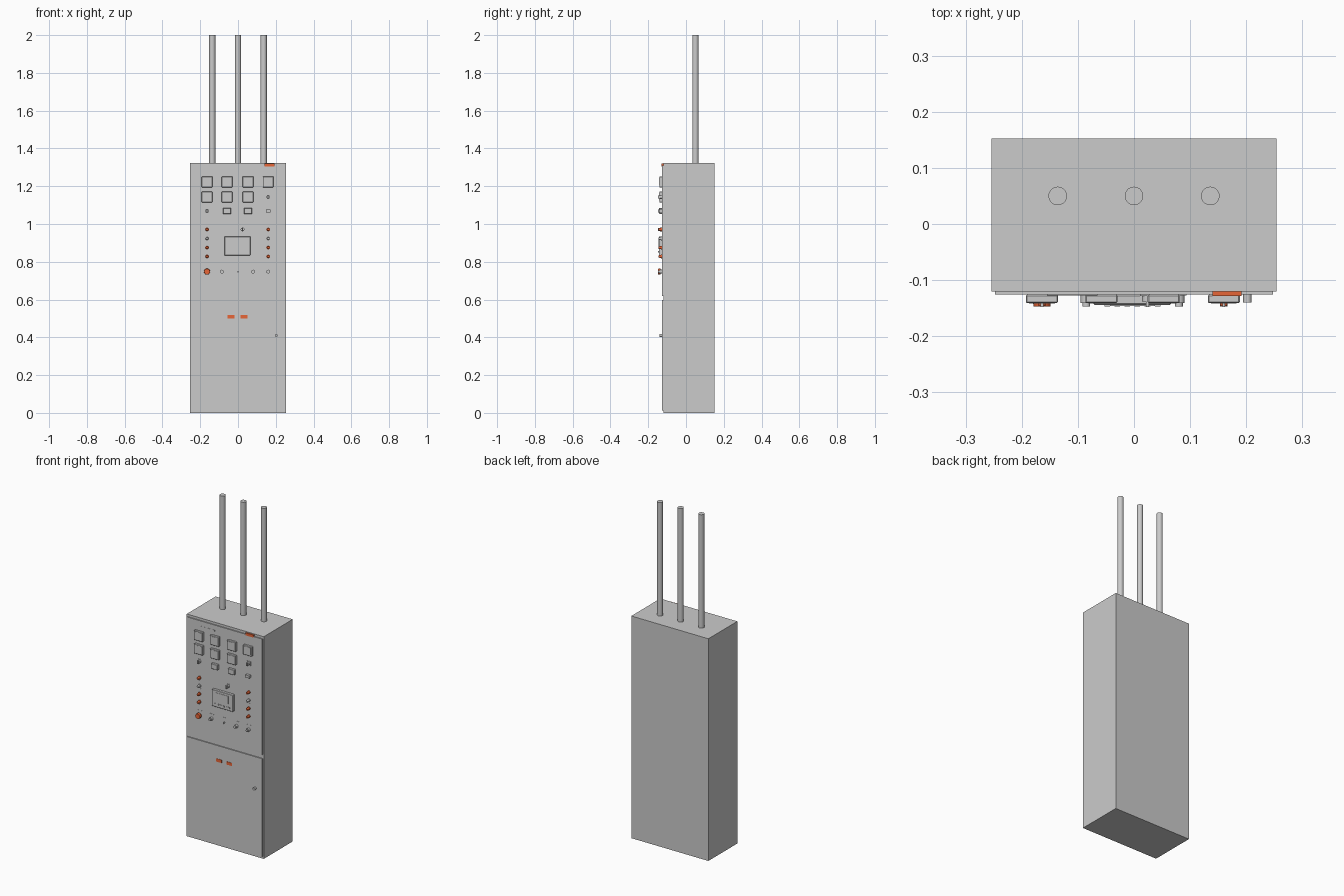
import bpy, math
from mathutils import Matrix

if "Cube" in bpy.data.objects:
    bpy.data.objects.remove(bpy.data.objects["Cube"])


def material(name, rgb):
    m = bpy.data.materials.new(name)
    m.diffuse_color = (*rgb, 1)
    m.use_nodes = True
    m.node_tree.nodes["Principled BSDF"].inputs["Base Color"].default_value = m.diffuse_color
    return m


GREY = material("cabinet grey", (0.6, 0.6, 0.6))
ORANGE = material("signal orange", (0.82, 0.135, 0.04))
FACE = -0.126  # front surface of the doors


def box(name, x0, x1, y0, y1, z0, z1, mat=GREY, bevel=0):
    bpy.ops.mesh.primitive_cube_add(size=1)
    ob = bpy.context.object
    ob.name = name
    size = Matrix.Diagonal((x1 - x0, y1 - y0, z1 - z0, 1))
    ob.data.transform(size)
    ob.location = ((x0 + x1) / 2, (y0 + y1) / 2, (z0 + z1) / 2)
    ob.data.materials.append(mat)
    if bevel:
        mod = ob.modifiers.new("edge", "BEVEL")
        mod.width, mod.segments = bevel, 1
    return ob


def plate(name, x, z, w, h, depth, mat=GREY, start=FACE, bevel=0):
    return box(name, x - w / 2, x + w / 2, start - depth, start,
               z - h / 2, z + h / 2, mat, bevel)


def disc(name, x, z, r, depth, mat=GREY, start=FACE, tip=None, sides=20):
    # round part sticking out of the front, optionally tapered to the tip
    bpy.ops.mesh.primitive_cone_add(vertices=sides, radius1=r,
                                    radius2=tip or r, depth=depth)
    ob = bpy.context.object
    ob.name = name
    ob.data.transform(Matrix.Rotation(math.pi / 2, 4, "X"))
    ob.location = (x, start - depth / 2, z)
    ob.data.materials.append(mat)
    bpy.ops.object.shade_smooth_by_angle()
    return ob


def rotary_switch(x, z):
    plate("switch_plate", x, z, 0.026, 0.026, 0.002)
    disc("switch_collar", x, z, 0.01, 0.012)
    plate("switch_handle", x, z, 0.005, 0.018, 0.010, start=FACE - 0.012)


def lamp(x, z, mat):
    disc("lamp_ring", x, z, 0.0095, 0.007, mat)
    disc("lamp_lens", x, z, 0.008, 0.013, mat, FACE - 0.007, 0.006)
    plate("lamp_label", x + 0.005, z - 0.018, 0.016, 0.003, 0.001)


# Cabinet, its two doors and the gap between them
box("cabinet", -0.254, 0.254, -0.12, 0.152, 0, 1.324)
box("upper_door", -0.248, 0.248, FACE, -0.119, 0.62, 1.31)
box("lower_door", -0.248, 0.248, FACE, -0.119, 0.012, 0.597)

# Conduits rising from the roof
for x in (-0.136, 0, 0.136):
    bpy.ops.mesh.primitive_cylinder_add(vertices=32, radius=0.0165, depth=0.68,
                                        location=(x, 0.05, 1.66))
    pipe = bpy.context.object
    pipe.name = "conduit"
    pipe.data.materials.append(GREY)
    bpy.ops.object.shade_smooth_by_angle()

# Square meters in two rows
COLUMNS = (-0.164, -0.058, 0.053, 0.16)
for z, count in ((1.223, 4), (1.143, 3)):
    for x in COLUMNS[:count]:
        plate("meter", x, z, 0.057, 0.057, 0.015, bevel=0.002)
        plate("meter_window", x, z + 0.002, 0.046, 0.042, 0.001,
              start=FACE - 0.015)

# Relays and counter below the meters
for x in COLUMNS[1:3]:
    plate("relay", x, 1.069, 0.042, 0.032, 0.016, bevel=0.002)
plate("counter", 0.16, 1.069, 0.026, 0.016, 0.016)

# Rotary switches
for x, z in ((-0.164, 1.069), (0.16, 1.143), (0.024, 0.971)):
    rotary_switch(x, z)

# Indicator lamps in two columns
for x in (-0.164, 0.16):
    for z, mat in ((0.971, ORANGE), (0.923, GREY),
                   (0.875, ORANGE), (0.828, ORANGE)):
        lamp(x, z, mat)

# Controller with screen and keys
plate("controller", -0.003, 0.884, 0.138, 0.1, 0.018, bevel=0.002)
plate("controller_screen", -0.003, 0.898, 0.08, 0.045, 0.002,
      start=FACE - 0.018)
for i in range(6):
    plate("controller_key", -0.048 + i * 0.018, 0.852, 0.01, 0.008, 0.003,
          start=FACE - 0.018)

# Emergency stop and push buttons
disc("stop_collar", -0.164, 0.748, 0.011, 0.008, ORANGE)
disc("stop_button", -0.164, 0.748, 0.0165, 0.013, ORANGE, FACE - 0.008, 0.015)
for x in (-0.085, 0.08, 0.16):
    disc("button_ring", x, 0.748, 0.01, 0.015)
    disc("button_cap", x, 0.748, 0.007, 0.006, start=FACE - 0.015)
disc("key_switch", 0, 0.748, 0.004, 0.012)

# Blank label strips
for x in (-0.164, -0.085, 0, 0.08, 0.16):
    plate("button_label", x, 0.775, 0.028, 0.004, 0.001)
plate("title_strip", -0.11, 1.276, 0.09, 0.008, 0.001)

# Orange plates and door lock
plate("roof_edge_plate", 0.166, 1.3125, 0.052, 0.015, 0.009, ORANGE,
      start=-0.1195)
for x in (-0.037, 0.031):
    plate("warning_plate", x, 0.51, 0.037, 0.018, 0.002, ORANGE)
disc("door_lock", 0.202, 0.41, 0.0075, 0.014)
